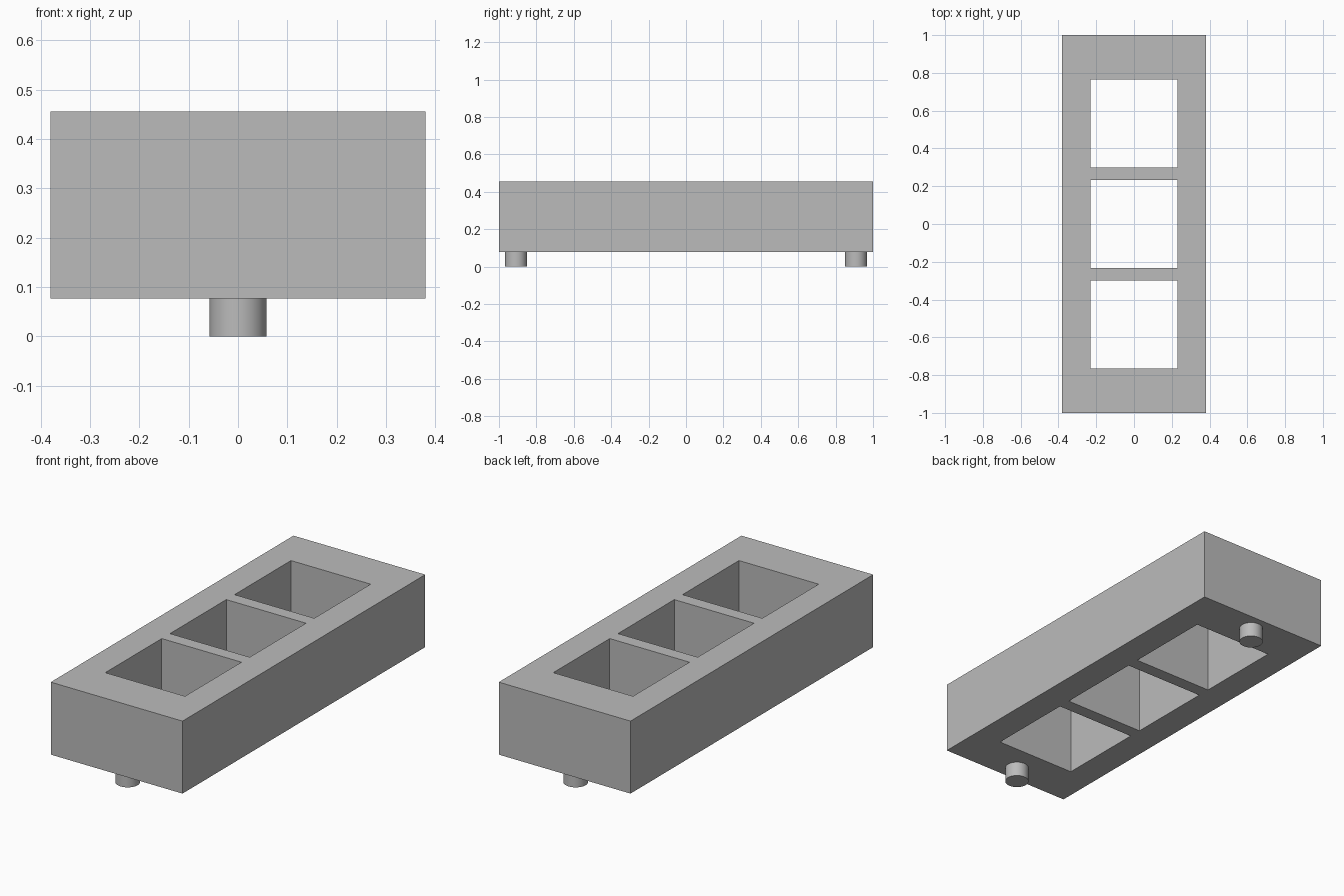
import bpy
import bmesh

cube = bpy.data.objects.get("Cube")
if cube:
    bpy.data.objects.remove(cube, do_unlink=True)

BOTTOM, TOP = 0.077, 0.455
PEG_RADIUS, PEG_Y = 0.058, 0.909

grey = bpy.data.materials.new("plain grey")
grey.use_nodes = True
colour = (0.5, 0.5, 0.5, 1)
grey.diffuse_color = colour
grey.node_tree.nodes["Principled BSDF"].inputs["Base Color"].default_value = colour


def add_object(name, bm):
    mesh = bpy.data.meshes.new(name)
    bm.to_mesh(mesh)
    bm.free()
    mesh.materials.append(grey)
    obj = bpy.data.objects.new(name, mesh)
    bpy.context.collection.objects.link(obj)
    return obj


# Block: a flat plan with three open cells, extruded upward
xs = [-0.38, -0.23, 0.23, 0.38]
ys = [-1, -0.765, -0.30, -0.232, 0.232, 0.30, 0.765, 1]
bm = bmesh.new()
grid = [[bm.verts.new((x, y, BOTTOM)) for y in ys] for x in xs]
for i in range(len(xs) - 1):
    for j in range(len(ys) - 1):
        is_opening = i == 1 and j % 2 == 1
        if not is_opening:
            bm.faces.new((grid[i][j], grid[i + 1][j],
                          grid[i + 1][j + 1], grid[i][j + 1]))
plan = bm.faces[:]
extruded = bmesh.ops.extrude_face_region(bm, geom=plan, use_keep_orig=True)
top_verts = [g for g in extruded["geom"] if isinstance(g, bmesh.types.BMVert)]
bmesh.ops.translate(bm, verts=top_verts, vec=(0, 0, TOP - BOTTOM))
bmesh.ops.recalc_face_normals(bm, faces=bm.faces[:])
add_object("block_with_three_openings", bm)

# Round pegs under both ends
for name, side in (("front_peg", -1), ("back_peg", 1)):
    bm = bmesh.new()
    bmesh.ops.create_cone(bm, cap_ends=True, segments=48, radius1=PEG_RADIUS,
                          radius2=PEG_RADIUS, depth=BOTTOM)
    for face in bm.faces:
        face.smooth = abs(face.normal.z) < 0.5
    for edge in bm.edges:
        edge.smooth = all(f.smooth for f in edge.link_faces)
    peg = add_object(name, bm)
    peg.location = (0, side * PEG_Y, BOTTOM / 2)
